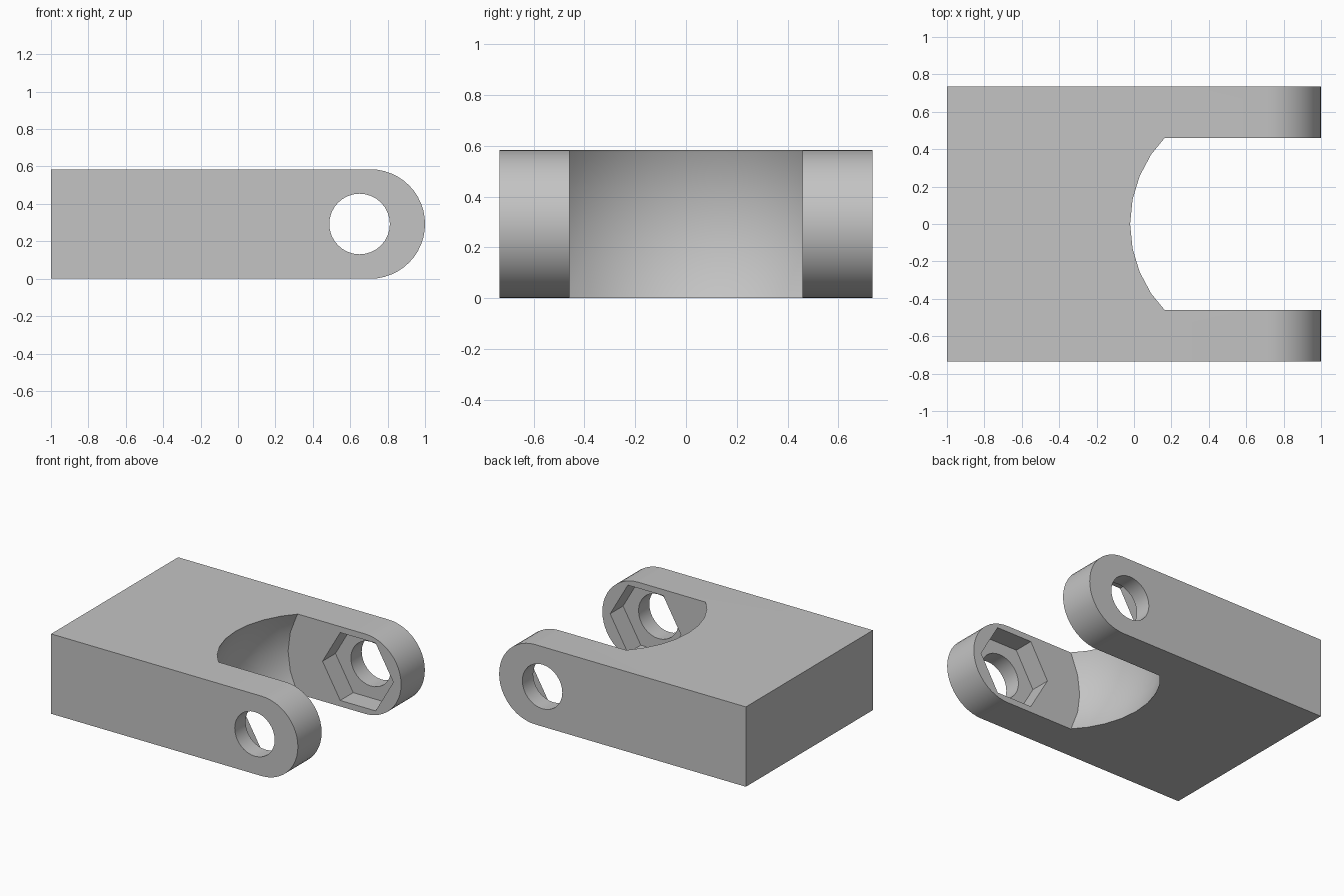
import bpy
import bmesh
from math import pi, sin, cos, radians
from mathutils import Matrix, Vector

if "Cube" in bpy.data.objects:
    bpy.data.objects.remove(bpy.data.objects["Cube"], do_unlink=True)

HALF_W = 0.735        # half width of the block
H = 0.585             # height
MID = H / 2
INNER = 0.46          # inner face of each arm
PIVOT = Vector((0.65, 0, MID))
NUT_DEPTH = 0.15

grey = bpy.data.materials.new("light_grey")
grey.use_nodes = True
colour = (0.55, 0.55, 0.55, 1)
grey.diffuse_color = colour
grey.node_tree.nodes["Principled BSDF"].inputs["Base Color"].default_value = colour


def finish(bm, name):
    bmesh.ops.recalc_face_normals(bm, faces=bm.faces)
    mesh = bpy.data.meshes.new(name)
    bm.to_mesh(mesh)
    bm.free()
    mesh.materials.append(grey)
    obj = bpy.data.objects.new(name, mesh)
    bpy.context.collection.objects.link(obj)
    return obj


def prism(name, profile, half):
    """Extrude an x-z outline along y, symmetric about y = 0."""
    bm = bmesh.new()
    face = bm.faces.new([bm.verts.new((x, -half, z)) for x, z in profile])
    moved = bmesh.ops.extrude_face_region(bm, geom=[face])["geom"]
    bmesh.ops.translate(bm, vec=(0, 2 * half, 0),
                        verts=[v for v in moved if isinstance(v, bmesh.types.BMVert)])
    return finish(bm, name)


def ring(radius, count):
    return [(PIVOT.x + radius * cos(2 * pi * i / count),
             PIVOT.z + radius * sin(2 * pi * i / count)) for i in range(count)]


# Block with a rounded end
arc = [(1 - MID + MID * cos(a), MID + MID * sin(a))
       for a in (-pi / 2 + pi * i / 24 for i in range(25))]
body = prism("clevis_block", [(-1, 0)] + arc + [(-1, H)], HALF_W)

# Spherical clearance between the arms, trimmed flat at the arm faces
bm = bmesh.new()
bmesh.ops.create_uvsphere(bm, u_segments=32, v_segments=16, radius=0.733,
                          matrix=Matrix.Translation(PIVOT))
for side in (-1, 1):
    cut = bmesh.ops.bisect_plane(bm, geom=bm.verts[:] + bm.edges[:] + bm.faces[:],
                                 plane_co=(0, side * INNER, 0),
                                 plane_no=(0, side, 0), clear_outer=True)
    rim = [e for e in cut["geom_cut"] if isinstance(e, bmesh.types.BMEdge)]
    bmesh.ops.holes_fill(bm, edges=rim, sides=0)
clearance = finish(bm, "clearance_cutter")

# Hexagonal nut pockets and the pin hole through both arms
pockets = prism("nut_pocket_cutter", ring(0.287, 6), INNER + NUT_DEPTH)
pin_hole = prism("pin_hole_cutter", ring(0.162, 32), 1)

bpy.context.view_layer.objects.active = body
body.select_set(True)
for cutter in (clearance, pockets, pin_hole):
    cutter.hide_render = True
    mod = body.modifiers.new(cutter.name, "BOOLEAN")
    mod.operation = "DIFFERENCE"
    mod.solver = "EXACT"
    mod.object = cutter
    bpy.ops.object.modifier_apply(modifier=mod.name)
    bpy.data.objects.remove(cutter, do_unlink=True)

bpy.ops.object.shade_smooth_by_angle(angle=radians(30))
